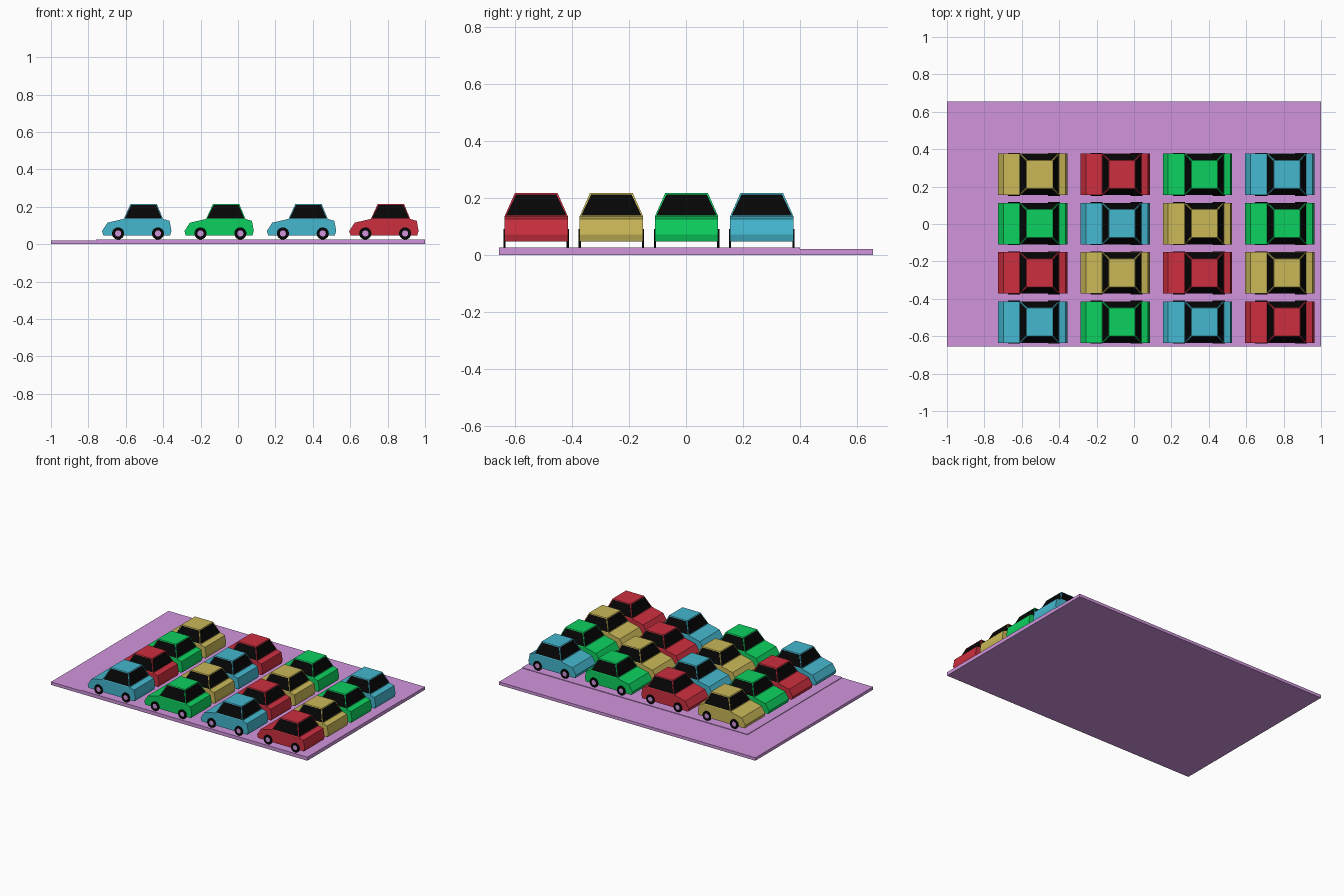
import bpy, bmesh
from math import radians
from mathutils import Matrix

if "Cube" in bpy.data.objects:
    bpy.data.objects.remove(bpy.data.objects["Cube"])


def material(name, rgb):
    m = bpy.data.materials.new(name)
    m.diffuse_color = [(c / 255) ** 2.2 for c in rgb] + [1]
    m.use_nodes = True
    m.node_tree.nodes["Principled BSDF"].inputs["Base Color"].default_value = m.diffuse_color
    return m


BLACK = material("black", (14, 14, 14))
PINK = material("pink", (208, 148, 220))
PAINT = {
    "Y": material("yellow", (200, 182, 88)),
    "R": material("red", (203, 50, 65)),
    "G": material("green", (20, 207, 95)),
    "B": material("blue", (70, 182, 205)),
}


def finish(bm, name, mats):
    bmesh.ops.recalc_face_normals(bm, faces=bm.faces)
    mesh = bpy.data.meshes.new(name)
    bm.to_mesh(mesh)
    bm.free()
    for m in mats:
        mesh.materials.append(m)
    return mesh


def place(mesh, name, loc=(0, 0, 0)):
    ob = bpy.data.objects.new(name, mesh)
    ob.location = loc
    bpy.context.collection.objects.link(ob)
    return ob


def slab(name, x0, x1, y0, y1, z0, z1):
    bm = bmesh.new()
    bmesh.ops.create_cube(bm, size=1)
    bmesh.ops.scale(bm, vec=(x1 - x0, y1 - y0, z1 - z0), verts=bm.verts)
    bmesh.ops.translate(bm, vec=((x0 + x1) / 2, (y0 + y1) / 2, (z0 + z1) / 2), verts=bm.verts)
    place(finish(bm, name, [PINK]), name)


# Lower body: side profile (x, z) extruded across the width
PROFILE = [(-0.179, 0.047), (-0.186, 0.07), (-0.157, 0.115), (-0.07, 0.135),
           (0.14, 0.135), (0.175, 0.125), (0.185, 0.072), (0.178, 0.047)]


def body_mesh(paint):
    bm = bmesh.new()
    face = bm.faces.new([bm.verts.new((x, -0.111, z)) for x, z in PROFILE])
    out = bmesh.ops.extrude_face_region(bm, geom=[face], use_keep_orig=True)
    new = [v for v in out["geom"] if isinstance(v, bmesh.types.BMVert)]
    bmesh.ops.translate(bm, vec=(0, 0.222, 0), verts=new)
    return finish(bm, "body", [paint])


# Cabin: tapered box with inset black windows on its four sides
def cabin_mesh(paint):
    bm = bmesh.new()
    rings = []
    for x0, x1, w, z in ((-0.07, 0.14, 0.111, 0.135), (-0.033, 0.107, 0.075, 0.216)):
        rings.append([bm.verts.new(p) for p in
                      ((x0, -w, z), (x1, -w, z), (x1, w, z), (x0, w, z))])
    low, top = rings
    bm.faces.new(low[::-1])
    bm.faces.new(top)
    sides = [bm.faces.new((low[i], low[(i + 1) % 4], top[(i + 1) % 4], top[i]))
             for i in range(4)]
    bmesh.ops.recalc_face_normals(bm, faces=bm.faces)
    bmesh.ops.inset_individual(bm, faces=sides, thickness=0.007)
    for f in sides:
        f.material_index = 1
    return finish(bm, "cabin", [paint, BLACK])


# Wheel: thin disc with a pink hub inset in each cap
def wheel_mesh():
    bm = bmesh.new()
    bmesh.ops.create_cone(bm, cap_ends=True, segments=24, radius1=0.0325,
                          radius2=0.0325, depth=0.008,
                          matrix=Matrix.Rotation(radians(90), 4, 'X'))
    caps = [f for f in bm.faces if len(f.verts) > 4]
    bmesh.ops.inset_individual(bm, faces=caps, thickness=0.016)
    for f in caps:
        f.material_index = 1
    return finish(bm, "wheel", [BLACK, PINK])


# Ground plate and the raised parking pad
slab("base_plate", -1, 1, -0.655, 0.655, 0, 0.021)
slab("parking_pad", -0.76, 1, -0.655, 0.4, 0.0, 0.025)

# Grid of cars, rows from front to back
bodies = {k: body_mesh(m) for k, m in PAINT.items()}
cabins = {k: cabin_mesh(m) for k, m in PAINT.items()}
wheel = wheel_mesh()
for r, row in enumerate(("BGBR", "RYRY", "GBYG", "YRGB")):
    y = -0.525 + 0.2635 * r
    for c, key in enumerate(row):
        x = -0.541 + 0.4405 * c
        tag = f"{r + 1}_{c + 1}"
        place(bodies[key], f"car_body_{tag}", (x, y, 0))
        place(cabins[key], f"car_cabin_{tag}", (x, y, 0))
        for dx, end in ((-0.1, "front"), (0.113, "rear")):
            for s, side in ((-1, "left"), (1, "right")):
                place(wheel, f"wheel_{end}_{side}_{tag}", (x + dx, y + s * 0.111, 0.0575))
